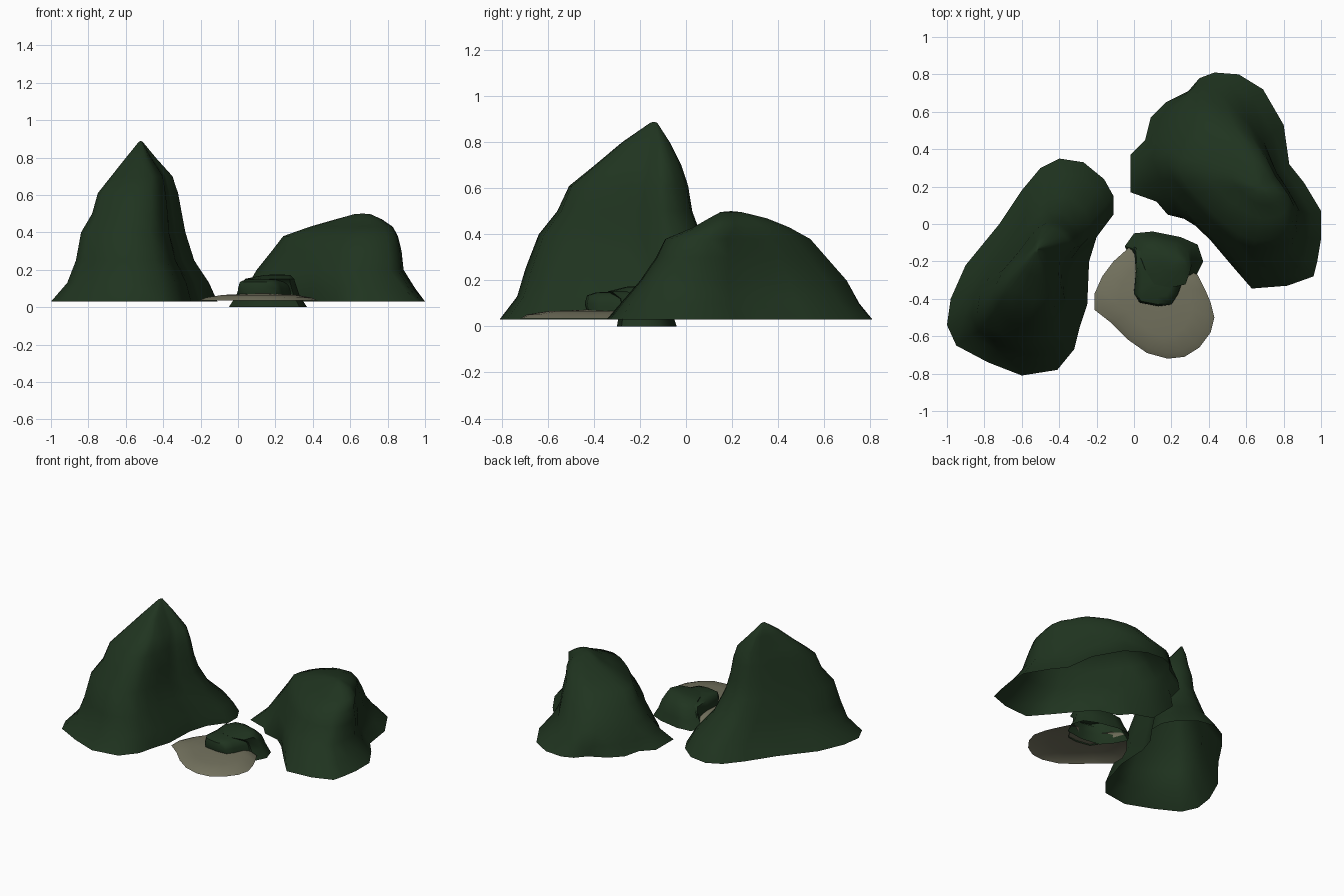
import bpy
import bmesh
import math

cube = bpy.data.objects.get("Cube")
if cube:
    bpy.data.objects.remove(cube, do_unlink=True)


def make_material(name, rgb):
    mat = bpy.data.materials.new(name)
    mat.use_nodes = True
    mat.diffuse_color = (*rgb, 1)
    mat.node_tree.nodes["Principled BSDF"].inputs["Base Color"].default_value = (*rgb, 1)
    return mat


green = make_material("dark green", (0.014, 0.034, 0.014))
sand = make_material("dull sand", (0.172, 0.168, 0.112))


def to_unit(outline):
    """Scale an outline into the unit square."""
    xs, ys = zip(*outline)
    return [((x - min(xs)) / (max(xs) - min(xs)), (y - min(ys)) / (max(ys) - min(ys)))
            for x, y in outline]


def contour_shell(name, outline, levels, mat, lump=0.0, crown=None):
    """Stack the outline, refitted to each level (z, x0, x1, y0, y1), and cap it.
    With a crown outline, the rings turn from outline to crown over two levels."""
    base = to_unit(outline)
    upper = to_unit(crown or outline)
    bm = bmesh.new()
    rings = []
    for k, (z, x0, x1, y0, y1) in enumerate(levels):
        ring = []
        t = min(1, k / 2)
        inner = 0 < k < len(levels) - 1
        for i, (a, b) in enumerate(zip(base, upper)):
            # small bumps so the slopes look weathered
            s = 1 - lump * (1 + math.sin(i * 1.9 + k * 0.8)) if inner else 1
            u, v = (0.5 + (p + (q - p) * t - 0.5) * s for p, q in zip(a, b))
            ring.append(bm.verts.new((x0 + u * (x1 - x0), y0 + v * (y1 - y0), z)))
        rings.append(ring)
    n = len(outline)
    for low, high in zip(rings, rings[1:]):
        for i in range(n):
            j = (i + 1) % n
            bm.faces.new((low[i], low[j], high[j], high[i]))
    z, x0, x1, y0, y1 = levels[-1]
    top = bm.verts.new(((x0 + x1) / 2, (y0 + y1) / 2, z + 0.004))
    for i in range(n):
        bm.faces.new((rings[-1][i], rings[-1][(i + 1) % n], top))
    bmesh.ops.recalc_face_normals(bm, faces=bm.faces)
    if max(bm.faces, key=lambda f: f.calc_center_median().z).normal.z < 0:
        bmesh.ops.reverse_faces(bm, faces=bm.faces)
    mesh = bpy.data.meshes.new(name)
    bm.to_mesh(mesh)
    bm.free()
    mesh.materials.append(mat)
    obj = bpy.data.objects.new(name, mesh)
    bpy.context.collection.objects.link(obj)
    bpy.ops.object.select_all(action="DESELECT")
    obj.select_set(True)
    bpy.context.view_layer.objects.active = obj
    bpy.ops.object.shade_smooth_by_angle(angle=math.radians(50))


# Tall peaked hill
contour_shell("tall_hill", [
    (-.40, .35), (-.27, .33), (-.16, .24), (-.11, .15), (-.11, .05), (-.2, -.07),
    (-.24, -.2), (-.25, -.43), (-.29, -.55), (-.32, -.67), (-.41, -.78), (-.6, -.81),
    (-.78, -.74), (-.95, -.65), (-1, -.54), (-.98, -.4), (-.9, -.22), (-.72, 0),
    (-.6, .18), (-.5, .3)], [
    (.03, -1, -.11, -.81, .35), (.13, -.92, -.15, -.74, .28), (.25, -.87, -.23, -.7, .16),
    (.4, -.84, -.28, -.64, .07), (.5, -.78, -.3, -.56, .03), (.61, -.75, -.32, -.51, .01),
    (.7, -.68, -.35, -.4, -.02), (.8, -.6, -.44, -.28, -.07),
    (.885, -.53, -.51, -.155, -.125)], green, 0.01)

# Low broad hill
contour_shell("broad_hill", [
    (.43, .81), (.56, .8), (.69, .72), (.8, .53), (.83, .32), (.91, .22), (1, .07),
    (1, -.08), (.98, -.2), (.96, -.28), (.82, -.33), (.63, -.345), (.53, -.23),
    (.38, -.05), (.3, .02), (.18, .05), (.12, .12), (-.02, .17), (-.02, .37),
    (.06, .45), (.09, .57), (.17, .65), (.29, .71), (.35, .78)], [
    (.03, -.02, 1, -.345, .81), (.1, .04, .95, -.29, .76), (.2, .1, .89, -.2, .7),
    (.3, .18, .88, -.13, .61), (.38, .24, .86, -.09, .54), (.43, .38, .83, .03, .45),
    (.47, .52, .77, .1, .35), (.497, .62, .71, .15, .24)], green, 0.008, crown=[
    (.43, .53), (.52, .53), (.62, .47), (.7, .36), (.75, .25), (.8, .18), (.85, .1),
    (.84, .02), (.82, -.03), (.79, -.06), (.72, -.08), (.64, -.08), (.56, -.05),
    (.49, 0), (.43, .05), (.37, .11), (.32, .16), (.27, .22), (.24, .29),
    (.25, .35), (.28, .41), (.32, .46), (.36, .5), (.39, .52)])

# Thin sandy pad, notched at the back where the mound sits
contour_shell("sandy_pad", [
    (-.02, -.12), (-.11, -.2), (-.17, -.28), (-.21, -.37), (-.21, -.46), (-.12, -.53),
    (-.03, -.62), (.07, -.69), (.18, -.72), (.27, -.71), (.35, -.66), (.41, -.58),
    (.43, -.5), (.41, -.42), (.38, -.35), (.34, -.27), (.29, -.25), (.2, -.31),
    (.1, -.31), (.03, -.26)], [
    (.035, -.21, .43, -.72, -.12), (.052, -.17, .39, -.69, -.14),
    (.066, -.08, .31, -.6, -.2), (.071, .05, .2, -.48, -.3)], sand)

# Small mound behind the pad, its top sloping forward
contour_shell("small_mound", [
    (-.05, -.12), (0, -.05), (.1, -.04), (.25, -.07), (.34, -.11), (.37, -.2),
    (.33, -.28), (.2, -.3), (.06, -.28), (-.01, -.2)], [
    (0, -.05, .37, -.3, -.04), (.06, -.01, .33, -.29, -.06), (.12, .01, .31, -.3, -.08),
    (.152, .04, .3, -.34, -.12), (.172, .14, .28, -.26, -.17)], green)

# Steep front shelf of the mound
contour_shell("mound_shelf", [
    (0, -.12), (.12, -.1), (.3, -.16), (.3, -.24), (.25, -.32), (.23, -.38),
    (.2, -.43), (.13, -.44), (.03, -.42), (0, -.37), (.01, -.25)], [
    (.06, 0, .31, -.43, -.1), (.1, 0, .3, -.44, -.11), (.135, .01, .28, -.43, -.13),
    (.148, .04, .24, -.39, -.18)], green)
